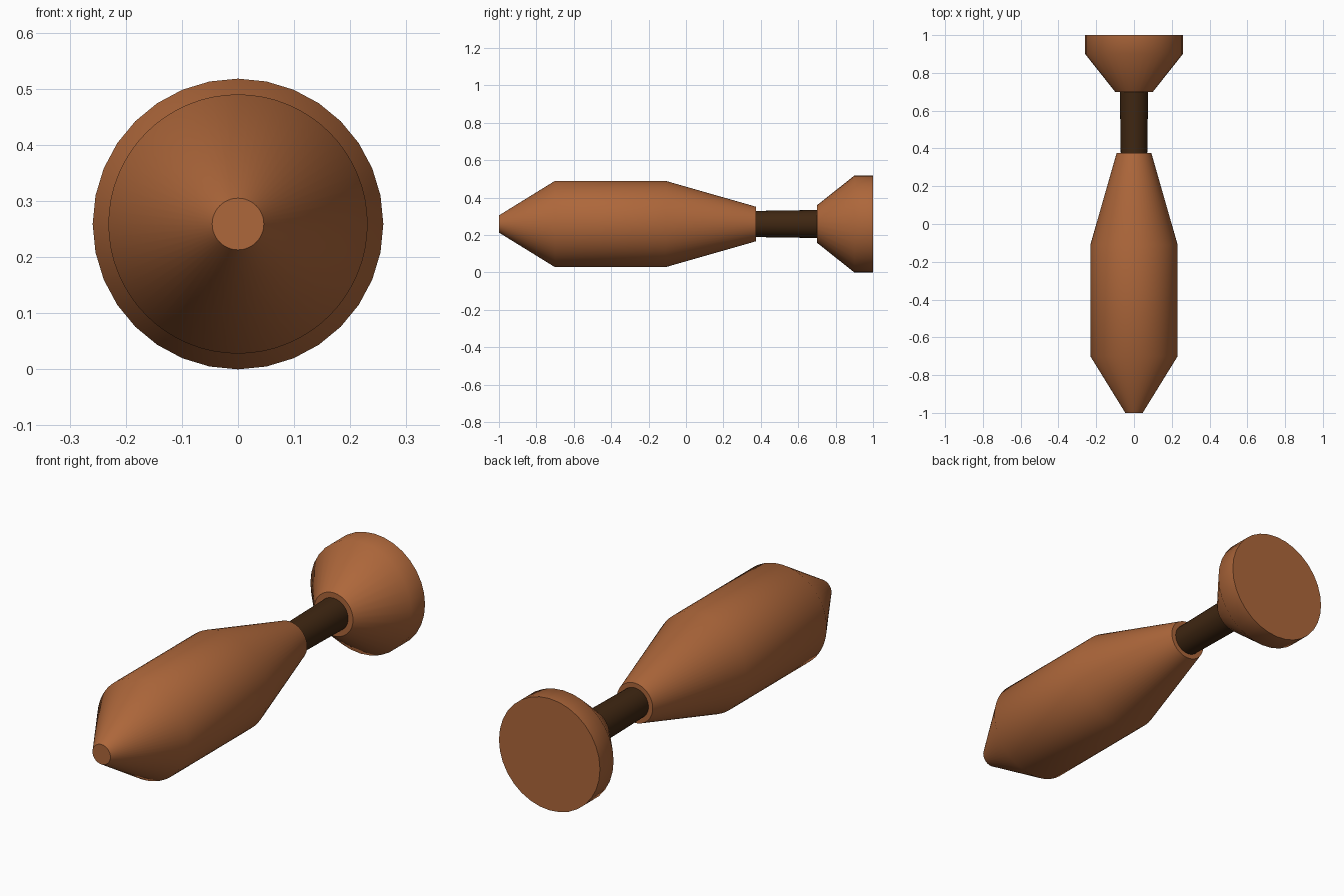
import bpy, bmesh, math

if "Cube" in bpy.data.objects:
    bpy.data.objects.remove(bpy.data.objects["Cube"])

AXIS_Z = 0.259


def material(name, colour):
    m = bpy.data.materials.new(name)
    m.diffuse_color = (*colour, 1)
    m.use_nodes = True
    m.node_tree.nodes["Principled BSDF"].inputs["Base Color"].default_value = m.diffuse_color
    return m


def turned(name, profile, sides, mat):
    """Closed solid turned about the y axis from (y, radius) pairs."""
    bm = bmesh.new()
    rings = []
    for y, r in profile:
        rings.append([bm.verts.new((r * math.sin(2 * math.pi * i / sides), y,
                                    AXIS_Z + r * math.cos(2 * math.pi * i / sides)))
                      for i in range(sides)])
    for a, b in zip(rings, rings[1:]):
        for i in range(sides):
            j = (i + 1) % sides
            bm.faces.new((a[i], a[j], b[j], b[i]))
    bm.faces.new(rings[0])
    bm.faces.new(rings[-1])
    bmesh.ops.recalc_face_normals(bm, faces=bm.faces)
    mesh = bpy.data.meshes.new(name)
    bm.to_mesh(mesh)
    bm.free()
    mesh.materials.append(mat)
    ob = bpy.data.objects.new(name, mesh)
    bpy.context.collection.objects.link(ob)
    bpy.ops.object.select_all(action='DESELECT')
    ob.select_set(True)
    bpy.context.view_layer.objects.active = ob
    bpy.ops.object.shade_smooth_by_angle(angle=math.radians(45))
    return ob


copper = material("copper_brown", (0.42, 0.135, 0.043))
dark = material("dark_brown", (0.05, 0.02, 0.006))

# Main body with blunt nose
turned("body", [(-1, 0.046), (-0.7, 0.231), (-0.11, 0.231), (0.375, 0.092)], 64, copper)
# Thin connecting rod
turned("neck", [(0.37, 0.070), (0.705, 0.075)], 32, dark)
# Flared tail
turned("tail", [(0.7, 0.1), (0.9, 0.259), (1, 0.259)], 32, copper)
